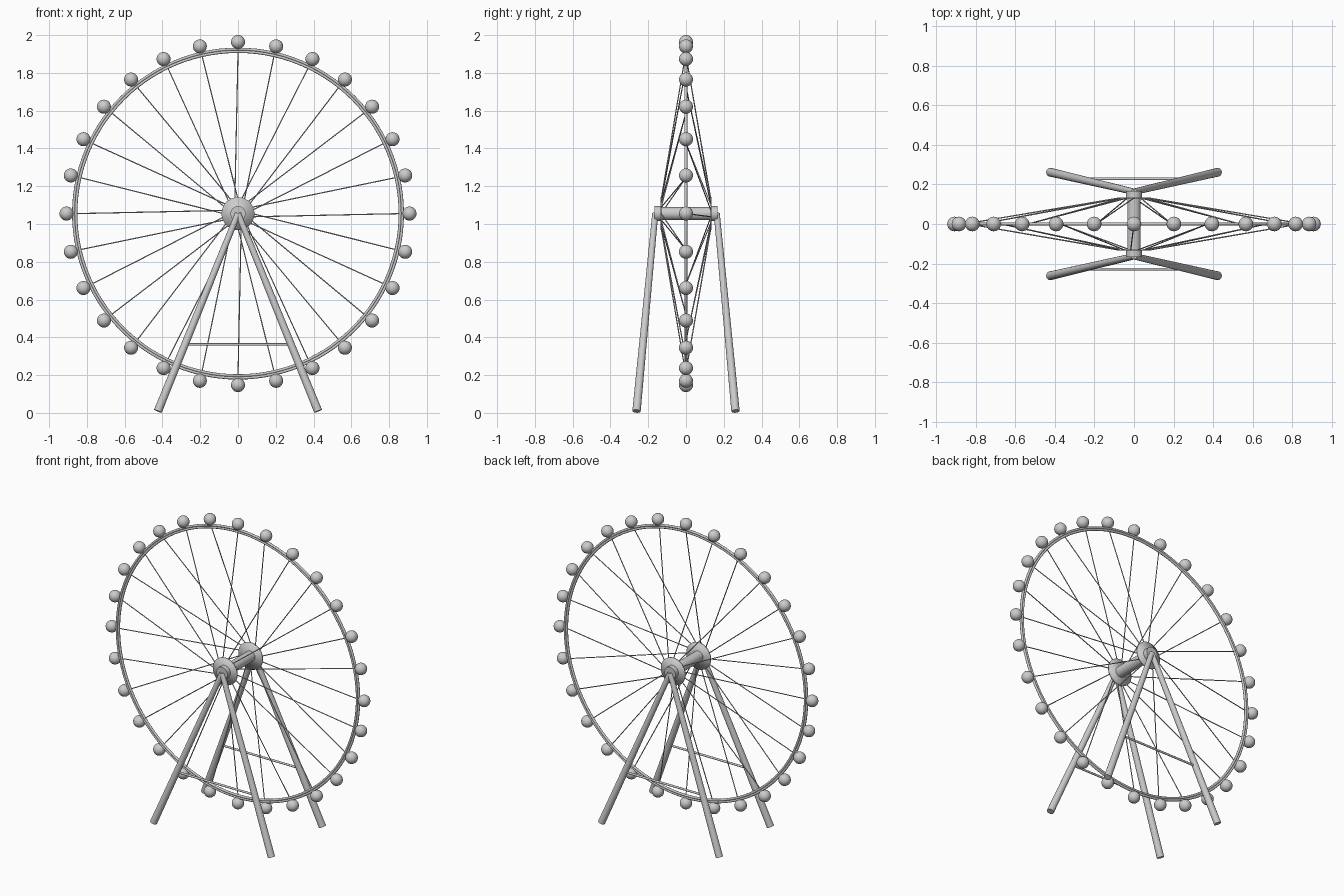
import bpy
import math
from mathutils import Vector

if "Cube" in bpy.data.objects:
    bpy.data.objects.remove(bpy.data.objects["Cube"])

grey = bpy.data.materials.new("light_grey_metal")
grey.use_nodes = True
grey.diffuse_color = (0.6, 0.6, 0.6, 1)
grey.node_tree.nodes["Principled BSDF"].inputs["Base Color"].default_value = (0.6, 0.6, 0.6, 1)

HUB = Vector((0, 0, 1.055))
PODS = 28
STEP = math.tau / PODS


def finish(name, sharp=True):
    ob = bpy.context.object
    ob.name = name
    ob.data.materials.append(grey)
    ob.data.polygons.foreach_set("use_smooth", [True] * len(ob.data.polygons))
    if sharp:
        ob.data.set_sharp_from_angle(angle=math.radians(40))


def rod(name, start, end, r1, r2=None, sides=24, sharp=True):
    """Round bar between two points, optionally tapered."""
    start, end = Vector(start), Vector(end)
    axis = end - start
    bpy.ops.mesh.primitive_cone_add(
        vertices=sides, radius1=r1, radius2=r1 if r2 is None else r2,
        depth=axis.length, location=(start + end) / 2,
        rotation=axis.to_track_quat('Z', 'Y').to_euler())
    finish(name, sharp)


def on_wheel(angle, radius, y=0):
    return HUB + Vector((radius * math.cos(angle), y, radius * math.sin(angle)))


# Wheel rim: two slim rings side by side
for label, radius in (("outer", 0.871), ("inner", 0.858)):
    bpy.ops.mesh.primitive_torus_add(
        major_radius=radius, minor_radius=0.0075, major_segments=112, minor_segments=12,
        location=HUB, rotation=(math.pi / 2, 0, 0))
    finish(f"{label}_rim_ring")

# Cabins outside the rim, and spokes leaning to alternate ends of the hub
for i in range(PODS):
    a = i * STEP
    bpy.ops.mesh.primitive_uv_sphere_add(
        segments=24, ring_count=16, radius=0.037, location=on_wheel(a, 0.908))
    finish(f"cabin_{i + 1}")
    side = -1 if i % 2 else 1
    rod(f"spoke_{i + 1}", on_wheel(a - side * math.radians(12), 0.08, side * 0.131),
        on_wheel(a, 0.858), 0.003, sides=8)

# Axle
rod("axle", HUB - Vector((0, 0.14, 0)), HUB + Vector((0, 0.14, 0)), 0.034)

# Flanges, bearings, legs and braces, front and back
for label, s in (("front", -1), ("back", 1)):
    rod(f"{label}_hub_flange", HUB + Vector((0, s * 0.127, 0)),
        HUB + Vector((0, s * 0.135, 0)), 0.087, sides=40, sharp=False)
    rod(f"{label}_bearing", HUB + Vector((0, s * 0.13, 0)),
        HUB + Vector((0, s * 0.166, 0)), 0.04, sides=32)
    top = HUB + Vector((0, s * 0.163, 0))
    braces = []
    for hand, m in (("left", 1), ("right", -1)):
        foot = Vector((m * 0.424, s * 0.262, 0.009))
        rod(f"{label}_{hand}_leg", foot, top, 0.022, 0.016)
        braces.append(foot.lerp(top, 0.338))
    rod(f"{label}_brace", braces[0], braces[1], 0.0065, sides=12)
